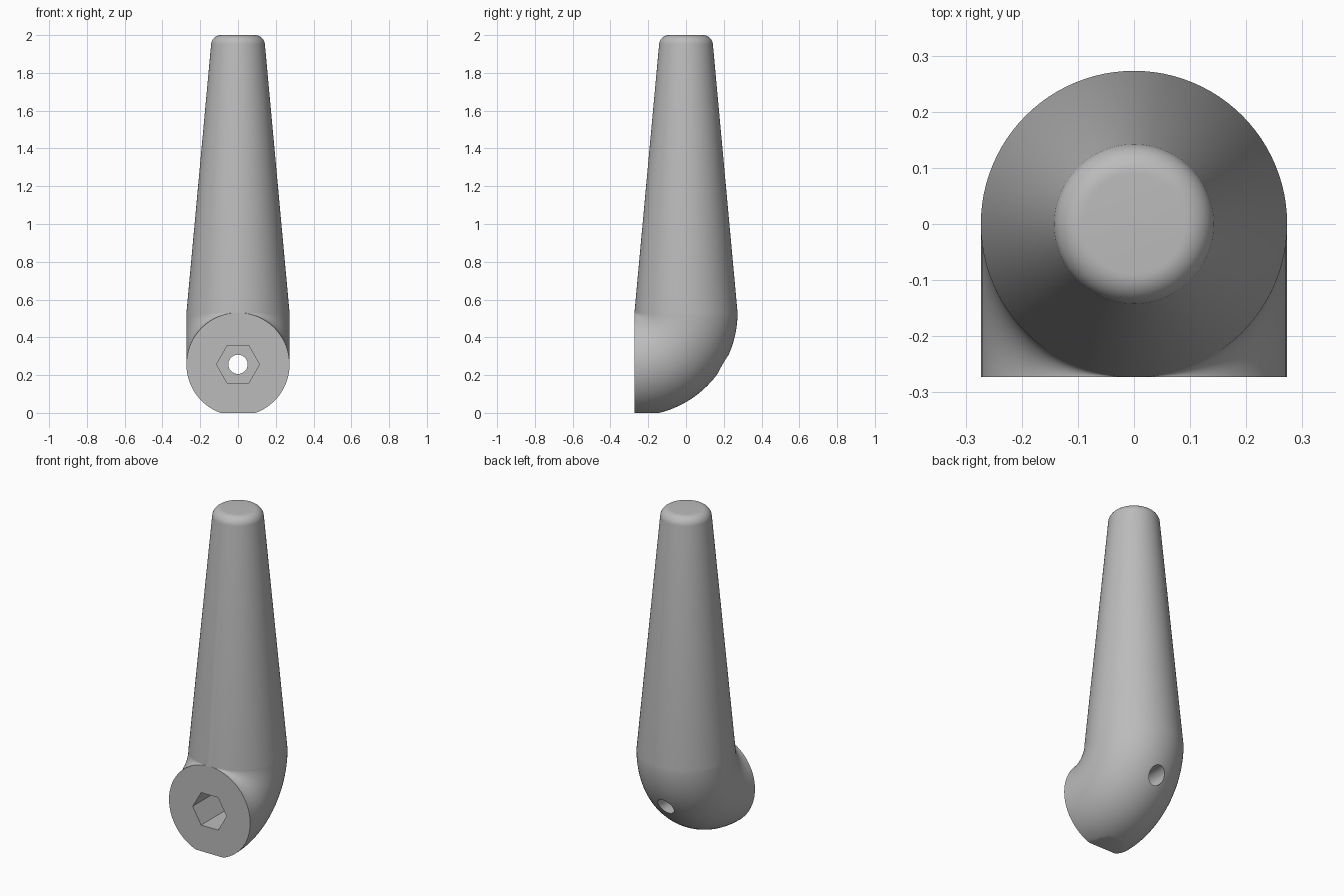
import bpy, bmesh, math
from mathutils import Matrix, Vector

if "Cube" in bpy.data.objects:
    bpy.data.objects.remove(bpy.data.objects["Cube"])

R = 0.273        # tube radius, also the bend radius
ZB = 0.53        # height where the bend meets the tapered grip
SEG = 96         # sides around the tube
BEND = 32        # steps around the bend

grey = bpy.data.materials.new("light_grey")
grey.diffuse_color = (0.5, 0.5, 0.5, 1)
grey.use_nodes = True
grey.node_tree.nodes["Principled BSDF"].inputs["Base Color"].default_value = grey.diffuse_color


def make_object(name, bm):
    mesh = bpy.data.meshes.new(name)
    bm.to_mesh(mesh)
    bm.free()
    mesh.materials.append(grey)
    obj = bpy.data.objects.new(name, mesh)
    bpy.context.collection.objects.link(obj)
    return obj


def make_cutter(name, sides, radius, y0, y1):
    """Prism along y, centred on the front face; first corner points along x."""
    bm = bmesh.new()
    bmesh.ops.create_cone(bm, cap_ends=True, segments=sides, radius1=radius,
                          radius2=radius, depth=y1 - y0)
    bm.verts.ensure_lookup_table()
    # turn so that a corner lies on the x axis
    v = bm.verts[0].co
    spin = Matrix.Rotation(-math.atan2(v.y, v.x), 4, 'Z')
    place = Matrix.Translation((0, (y0 + y1) / 2, ZB - R))
    bm.transform(place @ Matrix.Rotation(math.pi / 2, 4, 'X') @ spin)
    obj = make_object(name, bm)
    obj.hide_render = True
    return obj


# Lever handle: quarter bend swept about the inner corner, then the tapered grip
bm = bmesh.new()
rings = []
angles = [2 * math.pi * i / SEG - math.pi / 2 for i in range(SEG)]
for k in range(BEND + 1):
    t = math.pi / 2 * (1 - k / BEND)
    ring = []
    for a in angles:
        d = R + R * math.sin(a)
        ring.append(bm.verts.new((R * math.cos(a), -R + d * math.cos(t),
                                  ZB - d * math.sin(t))))
    rings.append(ring)

# Grip profile: straight taper ending in a rounded rim
fillet, rim_r, rim_z = 0.053, 0.0895, 1.947
tilt = math.radians(5.2)
profile = []
for k in range(13):
    a = tilt + (math.pi / 2 - tilt) * k / 12
    profile.append((rim_r + fillet * math.cos(a), rim_z + fillet * math.sin(a)))
for r, z in profile:
    rings.append([bm.verts.new((r * math.cos(a), r * math.sin(a), z)) for a in angles])

for lower, upper in zip(rings, rings[1:]):
    for i in range(SEG):
        j = (i + 1) % SEG
        bm.faces.new((lower[i], lower[j], upper[j], upper[i]))
bm.faces.new(rings[0])
bm.faces.new(rings[-1])
bmesh.ops.remove_doubles(bm, verts=bm.verts[:], dist=1e-5)

# Flat foot under the bend
cut = bmesh.ops.bisect_plane(bm, geom=bm.verts[:] + bm.edges[:] + bm.faces[:],
                             plane_co=Vector((0, 0, 0)), plane_no=Vector((0, 0, 1)),
                             clear_inner=True)
bmesh.ops.holes_fill(bm, edges=[e for e in bm.edges if e.is_boundary], sides=0)
bmesh.ops.recalc_face_normals(bm, faces=bm.faces[:])
handle = make_object("lever_handle", bm)

# Hexagonal socket in the front face and the bolt hole through the bend
cutters = [make_cutter("hex_socket_cutter", 6, 0.114, -0.4, -0.03),
           make_cutter("bolt_hole_cutter", 48, 0.051, -0.5, 0.5)]
for c in cutters:
    mod = handle.modifiers.new(c.name, 'BOOLEAN')
    mod.operation = 'DIFFERENCE'
    mod.solver = 'EXACT'
    mod.object = c

bpy.context.view_layer.objects.active = handle
handle.select_set(True)
for c in cutters:
    bpy.ops.object.modifier_apply(modifier=c.name)
for c in cutters:
    bpy.data.objects.remove(c)

bpy.ops.object.shade_smooth_by_angle(angle=math.radians(30))
